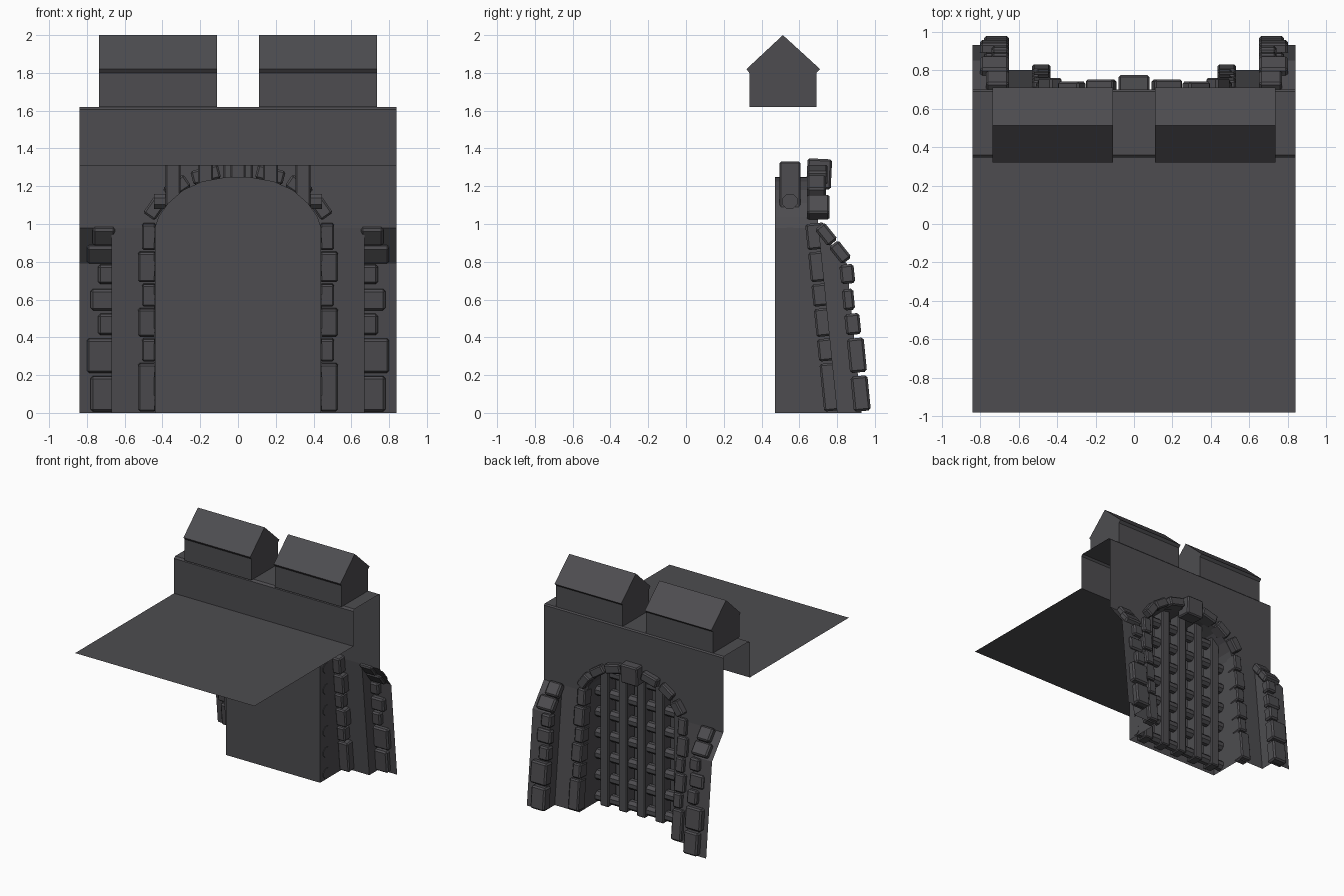
import bpy, bmesh, math
from mathutils import Matrix

if "Cube" in bpy.data.objects:
    bpy.data.objects.remove(bpy.data.objects["Cube"])

stone = bpy.data.materials.new("dark grey stone")
stone.diffuse_color = (0.075, 0.073, 0.080, 1)
stone.use_nodes = True
stone.node_tree.nodes["Principled BSDF"].inputs["Base Color"].default_value = stone.diffuse_color


def finish(name, bm, mirror=False, bevel=0):
    bmesh.ops.remove_doubles(bm, verts=bm.verts, dist=0.0005)
    bmesh.ops.recalc_face_normals(bm, faces=bm.faces)
    me = bpy.data.meshes.new(name)
    bm.to_mesh(me)
    bm.free()
    me.materials.append(stone)
    ob = bpy.data.objects.new(name, me)
    bpy.context.collection.objects.link(ob)
    if mirror:
        m = ob.modifiers.new("mirror", 'MIRROR')
        m.use_clip = True
    if bevel:
        b = ob.modifiers.new("bevel", 'BEVEL')
        b.width = bevel
        b.segments = 1
    return ob


def face(bm, pts):
    return bm.faces.new([bm.verts.new(p) for p in pts])


def box(name, center, size, rx=0, ry=0, mirror=False, bevel=0.0):
    bm = bmesh.new()
    mat = (Matrix.Translation(center) @ Matrix.Rotation(ry, 4, 'Y')
           @ Matrix.Rotation(rx, 4, 'X') @ Matrix.Diagonal((*size, 1)))
    bmesh.ops.create_cube(bm, size=1, matrix=mat)
    return finish(name, bm, mirror, bevel)


HALF, BUTT, GATE = 0.84, 0.67, 0.44      # half widths
BEND, WALL, BACK = 0.98, 0.70, 0.47      # batter start height, wall face y, gate back y
arch = [(GATE, BEND), (0.42, 1.04), (0.37, 1.11), (0.29, 1.18),
        (0.19, 1.225), (0.08, 1.245), (0, 1.25)]


def wall_y(z):
    return WALL + 0.10 * max(0, BEND - z) / BEND


def buttress_y(z):
    return 0.93 - 0.10 * z


# wall shell (half, mirrored): open at the sides and underneath
bm = bmesh.new()
# walkway floor, parapet and rounded parapet top, swept across x
prof = [(-0.98, 1.31), (0.345, 1.31), (0.345, 1.605), (0.36, 1.62), (0.69, 1.62), (WALL, 1.61)]
for (y0, z0), (y1, z1) in zip(prof, prof[1:]):
    face(bm, [(0, y0, z0), (HALF, y0, z0), (HALF, y1, z1), (0, y1, z1)])
# upper wall face around the arch
face(bm, [(x, WALL, z) for x, z in arch] +
     [(0, WALL, 1.61), (HALF, WALL, 1.61), (HALF, WALL, BEND), (BUTT, WALL, BEND)])
# battered lower wall
face(bm, [(GATE, WALL, BEND), (BUTT, WALL, BEND), (BUTT, wall_y(0), 0), (GATE, wall_y(0), 0)])
# buttress slope, front and inner side
by = buttress_y(0.79)
face(bm, [(BUTT, WALL, BEND), (HALF, WALL, BEND), (HALF, by, 0.79), (BUTT, by, 0.79)])
face(bm, [(BUTT, by, 0.79), (HALF, by, 0.79), (HALF, 0.93, 0), (BUTT, 0.93, 0)])
face(bm, [(BUTT, WALL, BEND), (BUTT, by, 0.79), (BUTT, 0.93, 0), (BUTT, wall_y(0), 0)])
# gate recess: jamb, arch soffit and back
line = [(GATE, 0)] + arch
for (x0, z0), (x1, z1) in zip(line, line[1:]):
    face(bm, [(x0, wall_y(z0), z0), (x1, wall_y(z1), z1), (x1, BACK, z1), (x0, BACK, z0)])
face(bm, [(0, BACK, 0)] + [(x, BACK, z) for x, z in line])
finish("wall_shell", bm, mirror=True)

# merlons with gabled roofs
bm = bmesh.new()
outline = [(0.335, 1.62), (0.335, 1.80), (0.32, 1.82), (0.513, 2.0), (0.71, 1.82), (0.69, 1.80), (0.69, 1.62)]
f = face(bm, [(0.11, y, z) for y, z in outline])
ext = bmesh.ops.extrude_face_region(bm, geom=[f], use_keep_orig=True)
for v in ext["geom"]:
    if isinstance(v, bmesh.types.BMVert):
        v.co.x = 0.735
finish("merlon", bm, mirror=True)

# portcullis bars
for i in range(-2, 3):
    box("portcullis_upright", (i * 0.172, 0.55, 0.665), (0.08, 0.11, 1.33), bevel=0.008)
for i in range(7):
    bm = bmesh.new()
    bmesh.ops.create_cone(bm, cap_ends=True, segments=8, radius1=0.043, radius2=0.043, depth=0.89,
                          matrix=Matrix.Translation((0, 0.55, 1.12 - 0.178 * i))
                          @ Matrix.Rotation(math.pi / 2, 4, 'Y') @ Matrix.Rotation(math.pi / 8, 4, 'Z'))
    finish("portcullis_crossbar", bm)

# jamb stones along the gate edges
levels = [0.005, 0.27, 0.40, 0.56, 0.69, 0.86, 1.01]
for i, (a, b) in enumerate(zip(levels, levels[1:])):
    w = 0.075 if i % 2 else 0.095
    z = (a + b) / 2
    box("jamb_stone", (0.434 + w / 2, wall_y(z) - 0.017, z), (w, 0.10, b - a - 0.012),
        rx=0.10, mirror=True, bevel=0.01)

# arch stones
for (x0, z0), (x1, z1), d in [((0.445, 1.02), (0.375, 1.12), 0.12), ((0.36, 1.13), (0.25, 1.205), 0.10),
                              ((0.235, 1.21), (0.09, 1.248), 0.11)]:
    dx, dz = x1 - x0, z1 - z0
    n = math.hypot(dx, dz)
    box("arch_stone", ((x0 + x1) / 2 + dz / n * 0.033, 0.64 + d / 2, (z0 + z1) / 2 - dx / n * 0.033),
        (n, d, 0.075), ry=math.atan2(-dz, dx), mirror=True, bevel=0.01)
box("keystone", (0, 0.705, 1.265), (0.16, 0.13, 0.16), rx=-0.05, bevel=0.01)

# buttress corner stones
stones = [(0.005, 0.20, 0.13, 0.05), (0.21, 0.40, 0.15, 0.05), (0.41, 0.53, 0.09, 0.04),
          (0.54, 0.66, 0.13, 0.02), (0.68, 0.79, 0.09, 0.035)]
for a, b, w, out in stones:
    z = (a + b) / 2
    box("buttress_stone", (0.65 + w / 2, buttress_y(z) + (out - 0.04) / 2, z), (w, out + 0.04, b - a - 0.008),
        rx=0.10, mirror=True, bevel=0.012)
for y, z, w in [(0.816, 0.85, 0.15), (0.742, 0.945, 0.12)]:
    box("buttress_cap_stone", (0.65 + w / 2, y, z), (w, 0.065, 0.115), rx=0.67, mirror=True, bevel=0.012)
